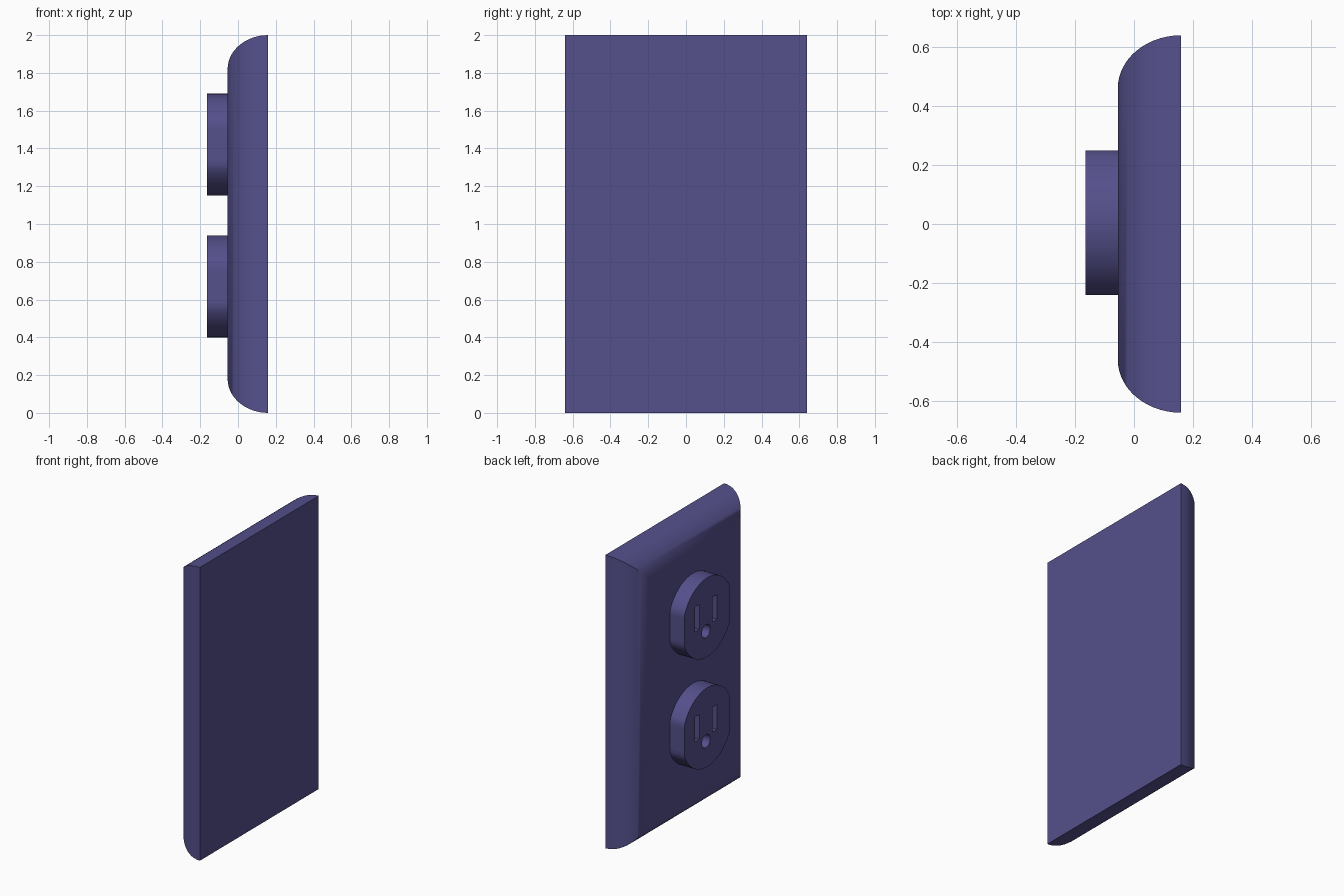
import bpy, bmesh, math
from mathutils import Matrix

cube = bpy.data.objects.get("Cube")
if cube:
    bpy.data.objects.remove(cube, do_unlink=True)

violet = bpy.data.materials.new("muted_violet")
violet.use_nodes = True
COLOUR = (0.09, 0.08, 0.26, 1)
violet.diffuse_color = COLOUR
violet.node_tree.nodes["Principled BSDF"].inputs["Base Color"].default_value = COLOUR

BACK, FACE, TIP = 0.16, -0.055, -0.165      # depths along x
HALF_W, HALF_H, INSET = 0.64, 1.0, 0.18


def select_only(ob):
    bpy.ops.object.select_all(action="DESELECT")
    ob.select_set(True)
    bpy.context.view_layer.objects.active = ob


def smooth(ob):
    select_only(ob)
    bpy.ops.object.shade_smooth_by_angle(angle=math.radians(40))


def wall_plate():
    """Rectangular rings shrinking along a quarter ellipse, capped both ends."""
    bm = bmesh.new()
    rings, steps = [], 14
    for i in range(steps + 1):
        t = math.pi / 2 * i / steps
        d = INSET * (1 - math.cos(t))
        x = BACK + (FACE - BACK) * math.sin(t)
        w, h = HALF_W - d, HALF_H - d
        rings.append([bm.verts.new((x, sy * w, 1 + sz * h))
                      for sy, sz in ((-1, -1), (1, -1), (1, 1), (-1, 1))])
    for a, b in zip(rings, rings[1:]):
        for j in range(4):
            k = (j + 1) % 4
            bm.faces.new((a[j], a[k], b[k], b[j]))
    bm.faces.new(rings[0])
    bm.faces.new(rings[-1])
    bmesh.ops.recalc_face_normals(bm, faces=bm.faces)
    me = bpy.data.meshes.new("wall_plate")
    bm.to_mesh(me)
    bm.free()
    me.materials.append(violet)
    ob = bpy.data.objects.new("wall_plate", me)
    bpy.context.collection.objects.link(ob)
    smooth(ob)


def circle(cy, cz, r, n, limit=9):
    """Circle outline with its sides cut flat at the limit."""
    pts = []
    for i in range(n):
        a = 2 * math.pi * i / n
        y = max(-limit, min(limit, r * math.cos(a)))
        pts.append((cy + y, cz + r * math.sin(a)))
    return pts


def slot(cy, cz, w, h):
    return [(cy + a * w / 2, cz + b * h / 2)
            for a, b in ((-1, -1), (1, -1), (1, 1), (-1, 1))]


def socket(name, z):
    """Filled outline with two blade slots and a ground hole, extruded."""
    cu = bpy.data.curves.new(name, "CURVE")
    cu.dimensions = "2D"
    cu.fill_mode = "BOTH"
    root = FACE + 0.004
    cu.extrude = (root - TIP) / 2
    outlines = [circle(0.005, 0, 0.27, 64, 0.245),
                slot(0.115, 0.035, 0.045, 0.17),
                slot(-0.075, 0.03, 0.05, 0.17),
                circle(0.02, -0.09, 0.045, 20)]
    for pts in outlines:
        sp = cu.splines.new("POLY")
        sp.points.add(len(pts) - 1)
        for p, (y, v) in zip(sp.points, pts):
            p.co = (y, v, 0, 1)
        sp.use_cyclic_u = True
    cu.materials.append(violet)
    ob = bpy.data.objects.new(name, cu)
    bpy.context.collection.objects.link(ob)
    select_only(ob)
    bpy.ops.object.convert(target="MESH")
    ob = bpy.context.object
    # stand the outline up so its depth runs along x
    stand = Matrix(((0, 0, 1, (root + TIP) / 2), (1, 0, 0, 0),
                    (0, 1, 0, z), (0, 0, 0, 1)))
    ob.data.transform(stand)
    bm = bmesh.new()
    bm.from_mesh(ob.data)
    bmesh.ops.remove_doubles(bm, verts=bm.verts, dist=0.0005)
    bmesh.ops.recalc_face_normals(bm, faces=bm.faces)
    bm.to_mesh(ob.data)
    bm.free()
    smooth(ob)


wall_plate()
socket("upper_socket", 1.42)
socket("lower_socket", 0.67)
